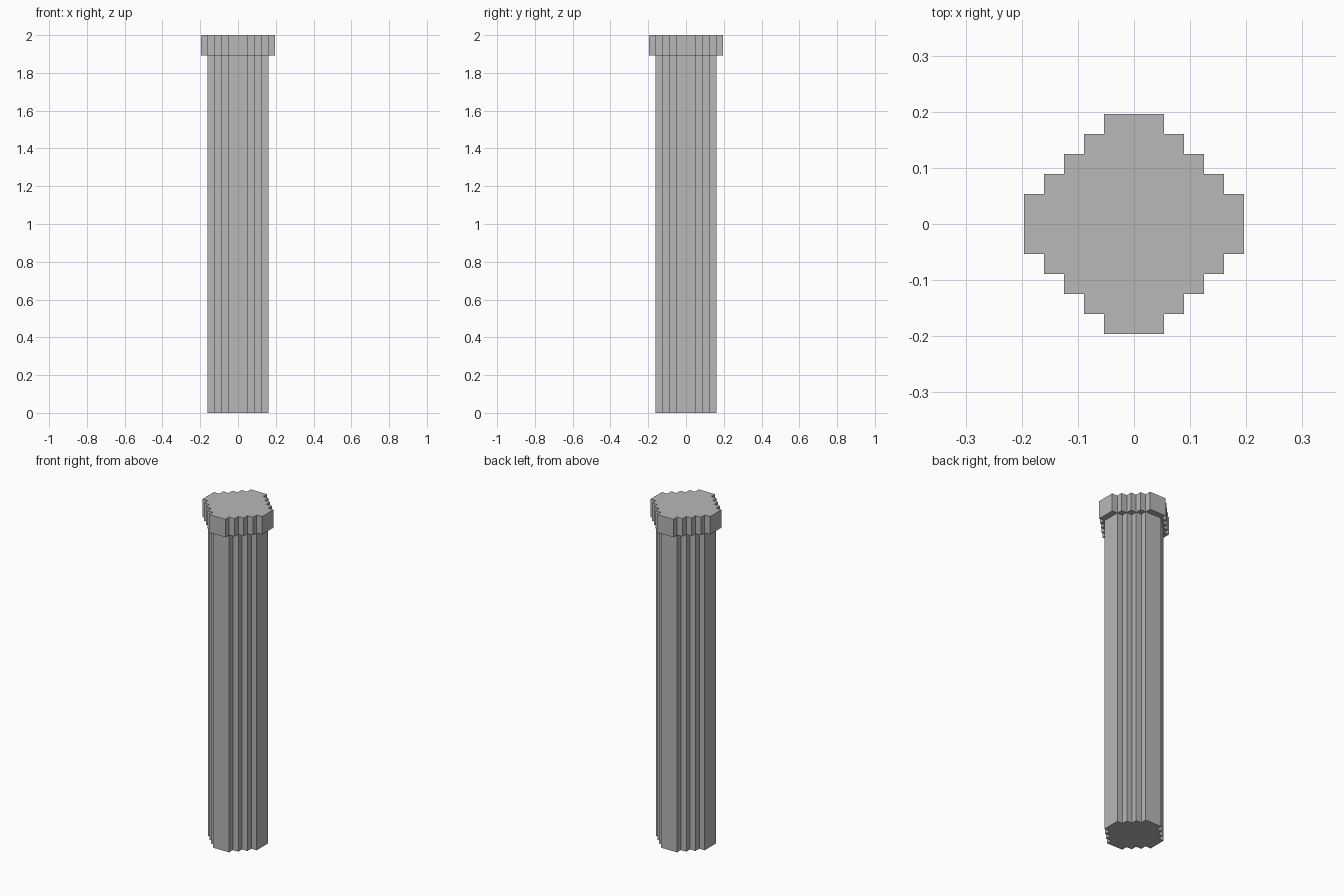
import bpy
import bmesh

cube = bpy.data.objects.get("Cube")
if cube:
    bpy.data.objects.remove(cube, do_unlink=True)

U = 2 / 56  # one step of the stair-cut outline

stone = bpy.data.materials.new("grey_stone")
stone.use_nodes = True
colour = (0.48, 0.48, 0.48, 1)
stone.diffuse_color = colour
stone.node_tree.nodes["Principled BSDF"].inputs["Base Color"].default_value = colour


def stepped_outline(steps):
    """Round-like outline: flat sides three units wide, joined by square steps."""
    quarter = []
    for i in range(steps + 1):
        x, y = 1.5 + steps - i, 1.5 + i
        quarter.append((x, y))
        if i < steps:
            quarter.append((x - 1, y))
    outline = []
    for _ in range(4):
        outline += quarter
        quarter = [(-y, x) for x, y in quarter]
    return outline


def stepped_prism(name, steps, bottom, top):
    bm = bmesh.new()
    verts = [bm.verts.new((x * U, y * U, bottom * U)) for x, y in stepped_outline(steps)]
    base = bm.faces.new(verts)
    result = bmesh.ops.extrude_face_region(bm, geom=[base], use_keep_orig=True)
    raised = [g for g in result["geom"] if isinstance(g, bmesh.types.BMVert)]
    bmesh.ops.translate(bm, verts=raised, vec=(0, 0, (top - bottom) * U))
    bmesh.ops.recalc_face_normals(bm, faces=bm.faces[:])
    mesh = bpy.data.meshes.new(name)
    bm.to_mesh(mesh)
    bm.free()
    mesh.materials.append(stone)
    obj = bpy.data.objects.new(name, mesh)
    bpy.context.collection.objects.link(obj)
    return obj


# Fluted shaft and the wider cap on top
stepped_prism("column_shaft", 3, 0, 53)
stepped_prism("column_cap", 4, 53, 56)
